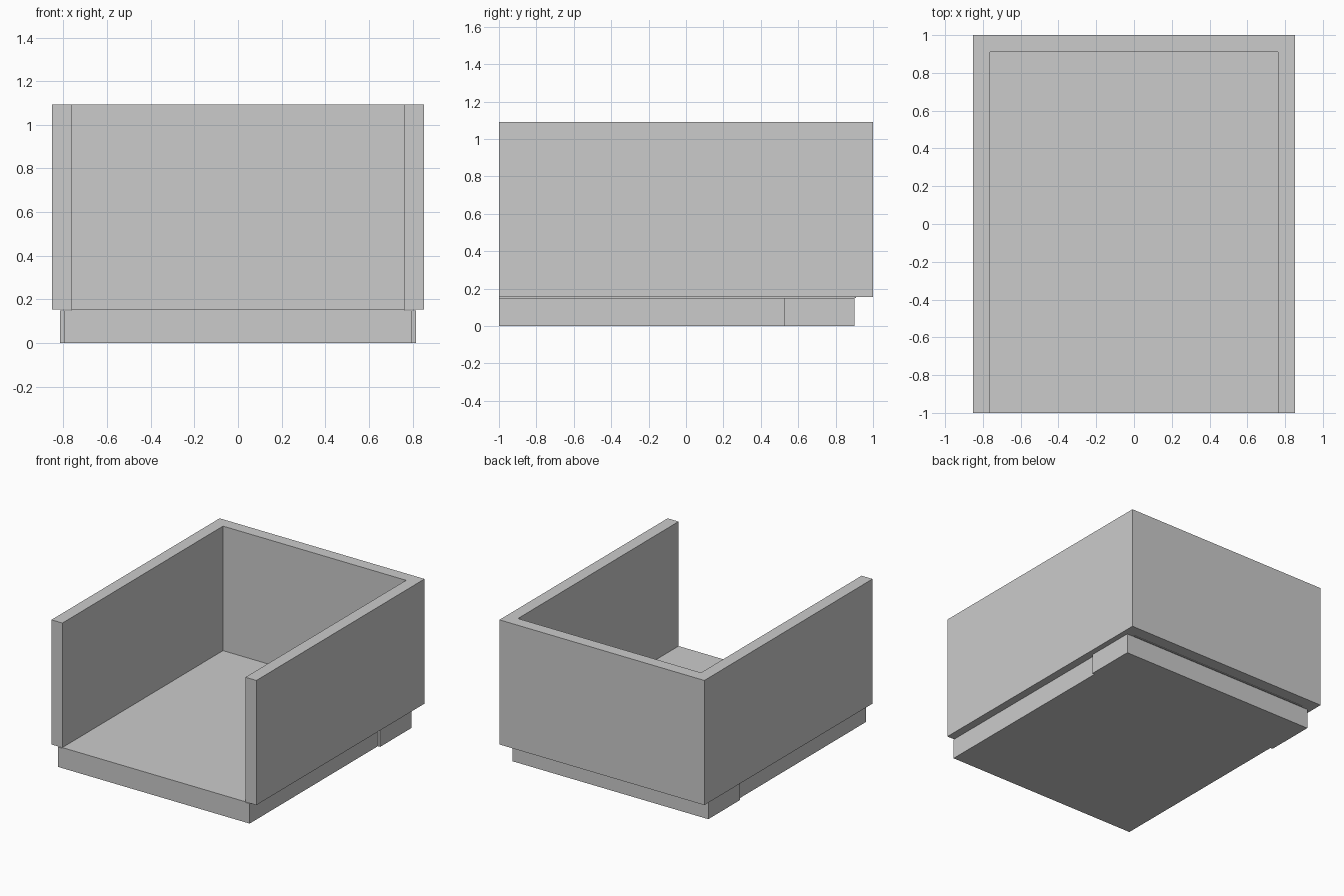
import bpy, bmesh

if "Cube" in bpy.data.objects:
    bpy.data.objects.remove(bpy.data.objects["Cube"])


def prism(name, outline, z0, z1):
    """Extrude a flat outline (x, y) from z0 up to z1."""
    bm = bmesh.new()
    face = bm.faces.new([bm.verts.new((x, y, z0)) for x, y in outline])
    top = bmesh.ops.extrude_face_region(bm, geom=[face])
    verts = [g for g in top["geom"] if isinstance(g, bmesh.types.BMVert)]
    bmesh.ops.translate(bm, verts=verts, vec=(0, 0, z1 - z0))
    bmesh.ops.recalc_face_normals(bm, faces=bm.faces[:])
    mesh = bpy.data.meshes.new(name)
    bm.to_mesh(mesh)
    bm.free()
    obj = bpy.data.objects.new(name, mesh)
    bpy.context.collection.objects.link(obj)
    return obj


def mirrored(half):
    """Complete a right-hand half outline across x = 0."""
    return half + [(-x, y) for x, y in reversed(half)]


# Plinth, slightly wider towards the back
plinth = mirrored([(0.797, -1), (0.797, 0.525), (0.816, 0.525), (0.816, 0.9)])
prism("plinth", plinth, 0, 0.15)

# Thin floor panel between the walls
prism("floor_panel", mirrored([(0.762, -1), (0.762, 0.91)]), 0.15, 0.155)

# U-shaped wall, open at the front and overhanging the plinth
wall = mirrored([(0.762, 0.91), (0.762, -1), (0.853, -1), (0.853, 1)])
prism("walls", wall, 0.154, 1.092)
